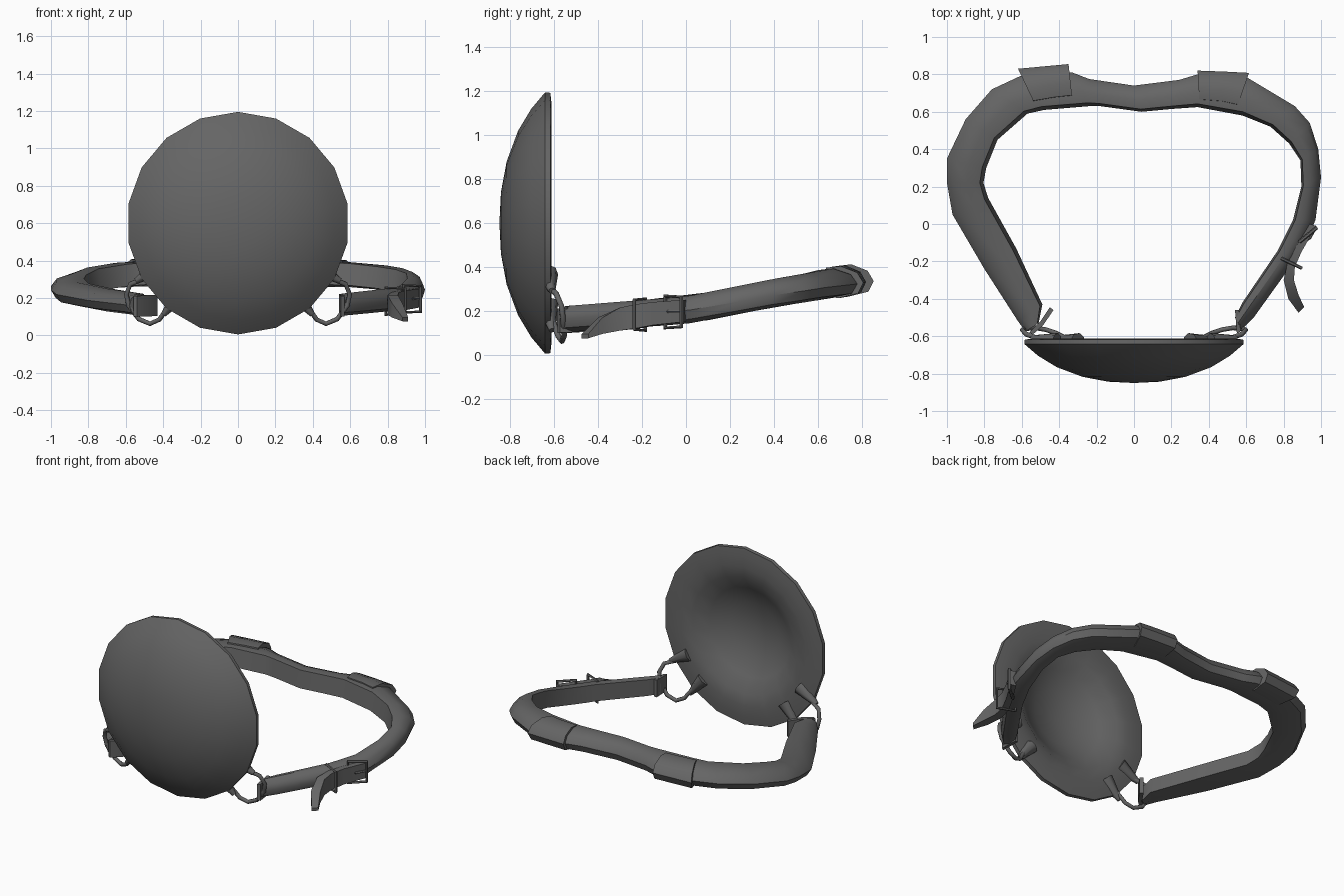
import bpy, bmesh, math

if "Cube" in bpy.data.objects:
    bpy.data.objects.remove(bpy.data.objects["Cube"])

mat = bpy.data.materials.new("dark_grey")
mat.diffuse_color = (0.13, 0.13, 0.13, 1)
mat.use_nodes = True
mat.node_tree.nodes["Principled BSDF"].inputs["Base Color"].default_value = mat.diffuse_color


def finish(obj, angle=40):
    bpy.ops.object.select_all(action='DESELECT')
    obj.select_set(True)
    bpy.context.view_layer.objects.active = obj
    if obj.type == 'CURVE':
        bpy.ops.object.convert(target='MESH')
        obj = bpy.context.object
    obj.data.materials.clear()
    obj.data.materials.append(mat)
    bpy.ops.object.shade_smooth_by_angle(angle=math.radians(angle))
    return obj


def from_bmesh(name, bm, angle=40):
    bmesh.ops.remove_doubles(bm, verts=bm.verts, dist=1e-5)
    bmesh.ops.recalc_face_normals(bm, faces=bm.faces)
    me = bpy.data.meshes.new(name)
    bm.to_mesh(me)
    bm.free()
    obj = bpy.data.objects.new(name, me)
    bpy.context.collection.objects.link(obj)
    return finish(obj, angle)


def rod(name, pts, radius, closed=False, taper=None, sides=2):
    """Round wire along points, optional radius factor per point."""
    cu = bpy.data.curves.new(name, 'CURVE')
    cu.dimensions = '3D'
    cu.bevel_depth, cu.bevel_resolution, cu.use_fill_caps = radius, sides, True
    sp = cu.splines.new('POLY')
    sp.points.add(len(pts) - 1)
    for i, p in enumerate(pts):
        sp.points[i].co = (*p, 1)
        sp.points[i].radius = taper[i] if taper else 1
    sp.use_cyclic_u = closed
    obj = bpy.data.objects.new(name, cu)
    bpy.context.collection.objects.link(obj)
    return finish(obj, 50)


def band(name, rows, section, angle=40):
    """Sweep a section between outer and inner edges; row = ox, oy, ix, iy, low, high."""
    bm = bmesh.new()
    rings = []
    for ox, oy, ix, iy, lo, hi in rows:
        rings.append([bm.verts.new((ix + (ox - ix) * u, iy + (oy - iy) * u, lo + (hi - lo) * v))
                      for u, v in section])
    n = len(section)
    for a, b in zip(rings, rings[1:]):
        for i in range(n):
            j = (i + 1) % n
            bm.faces.new((a[i], a[j], b[j], b[i]))
    bm.faces.new(rings[0])
    bm.faces.new(rings[-1])
    return from_bmesh(name, bm, angle)


def heights(y, pad=0.0):
    """Lower and upper edge of the rising strap at depth y."""
    knots = [(-0.6, 0.10), (0.0, 0.14), (0.4, 0.215), (0.85, 0.285)]
    for (y0, z0), (y1, z1) in zip(knots, knots[1:]):
        if y <= y1:
            break
    lo = z0 + (z1 - z0) * (y - y0) / (y1 - y0)
    return lo - pad, lo + 0.118 + 0.012 * (y + 0.6) + pad


def on_slope(rows, pad=0.0):
    return [(*r, *heights((r[1] + r[3]) / 2, pad)) for r in rows]


# Domed disc with a raised back ring and a hollow centre
SIDES = 18
profile = [(0, -0.85), (0.14, -0.843), (0.28, -0.817), (0.42, -0.765), (0.52, -0.705), (0.595, -0.642),
           (0.593, -0.618), (0.54, -0.612), (0.47, -0.612), (0.39, -0.622),
           (0.30, -0.68), (0.18, -0.735), (0, -0.76)]
bm = bmesh.new()
rings = [[bm.verts.new((r * math.sin(2 * math.pi * k / SIDES), y,
                        0.6 + r * math.cos(2 * math.pi * k / SIDES)))
          for k in range(SIDES)] for r, y in profile]
for ra, rb in zip(rings, rings[1:]):
    for k in range(SIDES):
        m = (k + 1) % SIDES
        if ra is rings[0]:
            bm.faces.new((ra[0], rb[k], rb[m]))
        elif rb is rings[-1]:
            bm.faces.new((ra[k], ra[m], rb[0]))
        else:
            bm.faces.new((ra[k], ra[m], rb[m], rb[k]))
loose = [v for v in bm.verts if not v.link_faces]
bmesh.ops.delete(bm, geom=loose, context='VERTS')
from_bmesh("disc", bm, 28)

# Wire loops and their flared mounts on the back of the disc
loop = [(0.51, -0.612, 0.30), (0.575, -0.59, 0.275), (0.597, -0.567, 0.22), (0.585, -0.56, 0.16),
        (0.53, -0.555, 0.087), (0.47, -0.565, 0.062), (0.42, -0.582, 0.085), (0.36, -0.612, 0.17)]
for side, s in (("right", 1), ("left", -1)):
    rod(side + "_wire_loop", [(s * x, y, z) for x, y, z in loop], 0.013)
    for label, (x, y, z) in (("outer", loop[1]), ("lower", loop[-2])):
        inner = (s * x * 0.72, -0.632, 0.6 + (z - 0.6) * 0.72)
        rod(f"{side}_{label}_mount", [inner, (s * x * 0.95, -0.61, 0.6 + (z - 0.6) * 0.95)],
            0.05, taper=[1, 0.3])

# Main strap, from the left end round the back to the right end
SECTION = [(0, 0.08), (0.1, 0.95), (0.45, 1), (0.85, 0.8), (1, 0.48), (0.87, 0.15), (0.4, 0)]
strap = [(-0.58, -0.575, -0.51, -0.53), (-0.62, -0.52, -0.49, -0.43), (-0.80, -0.24, -0.63, -0.13),
         (-0.97, 0.05, -0.78, 0.14), (-1.0, 0.22, -0.805, 0.22), (-1.0, 0.35, -0.79, 0.30),
         (-0.90, 0.56, -0.73, 0.45), (-0.76, 0.72, -0.57, 0.59), (-0.61, 0.79, -0.48, 0.61),
         (-0.33, 0.81, -0.24, 0.63), (-0.24, 0.775, -0.18, 0.63), (0, 0.74, 0.04, 0.60),
         (0.24, 0.77, 0.20, 0.615), (0.34, 0.80, 0.34, 0.625), (0.61, 0.78, 0.58, 0.58),
         (0.86, 0.63, 0.73, 0.52), (0.94, 0.54, 0.83, 0.43), (0.985, 0.40, 0.89, 0.34),
         (1.0, 0.25, 0.895, 0.20), (0.97, 0.02, 0.85, 0.02), (0.91, -0.11, 0.80, -0.08),
         (0.87, -0.18, 0.77, -0.14), (0.64, -0.50, 0.58, -0.42), (0.575, -0.565, 0.54, -0.50)]
band("strap", on_slope(strap), SECTION)

# Wider sleeves on the back of the strap
band("left_sleeve", on_slope([(-0.62, 0.83, -0.53, 0.64), (-0.48, 0.843, -0.42, 0.66),
                              (-0.35, 0.855, -0.33, 0.67)], 0.006), SECTION)
band("right_sleeve", on_slope([(0.34, 0.82, 0.35, 0.65), (0.48, 0.815, 0.47, 0.64),
                               (0.615, 0.808, 0.55, 0.62)], 0.006), SECTION)

# Folded end flaps around the wire loops
PLATE = [(0, 0), (0, 1), (1, 1), (1, 0)]
band("left_end_flap", [(-0.56, -0.58, -0.54, -0.59, 0.10, 0.21), (-0.50, -0.52, -0.485, -0.54, 0.10, 0.215),
                       (-0.45, -0.445, -0.43, -0.46, 0.105, 0.215)], PLATE)
band("right_end_flap", [(0.57, -0.575, 0.55, -0.585, 0.10, 0.21),
                        (0.56, -0.46, 0.54, -0.46, 0.105, 0.22)], PLATE)

# Loose strap tongue that curls outward at the tip
tongue = [(0.975, -0.01, 0.94, 0.0, 0.15, 0.25), (0.895, -0.15, 0.86, -0.13, 0.135, 0.24),
          (0.86, -0.23, 0.82, -0.21, 0.12, 0.23), (0.855, -0.30, 0.80, -0.30, 0.11, 0.215),
          (0.88, -0.38, 0.825, -0.40, 0.095, 0.17), (0.91, -0.445, 0.88, -0.475, 0.075, 0.095)]
band("strap_tongue", tongue, PLATE)


# Keeper loop and buckle frame with its prong
def frame(name, a, b, lo, hi, radius):
    rod(name, [(*a, lo), (*b, lo + 0.005), (*b, hi - 0.005), (*a, hi)], radius, closed=True, sides=1)


frame("keeper_loop", (0.79, -0.185), (0.895, -0.235), 0.11, 0.255, 0.009)
frame("buckle_frame", (0.885, -0.095), (0.975, -0.022), 0.122, 0.268, 0.010)
rod("buckle_prong", [(0.97, -0.02, 0.197), (0.94, -0.075, 0.197), (0.885, -0.105, 0.195)], 0.008, sides=1)
